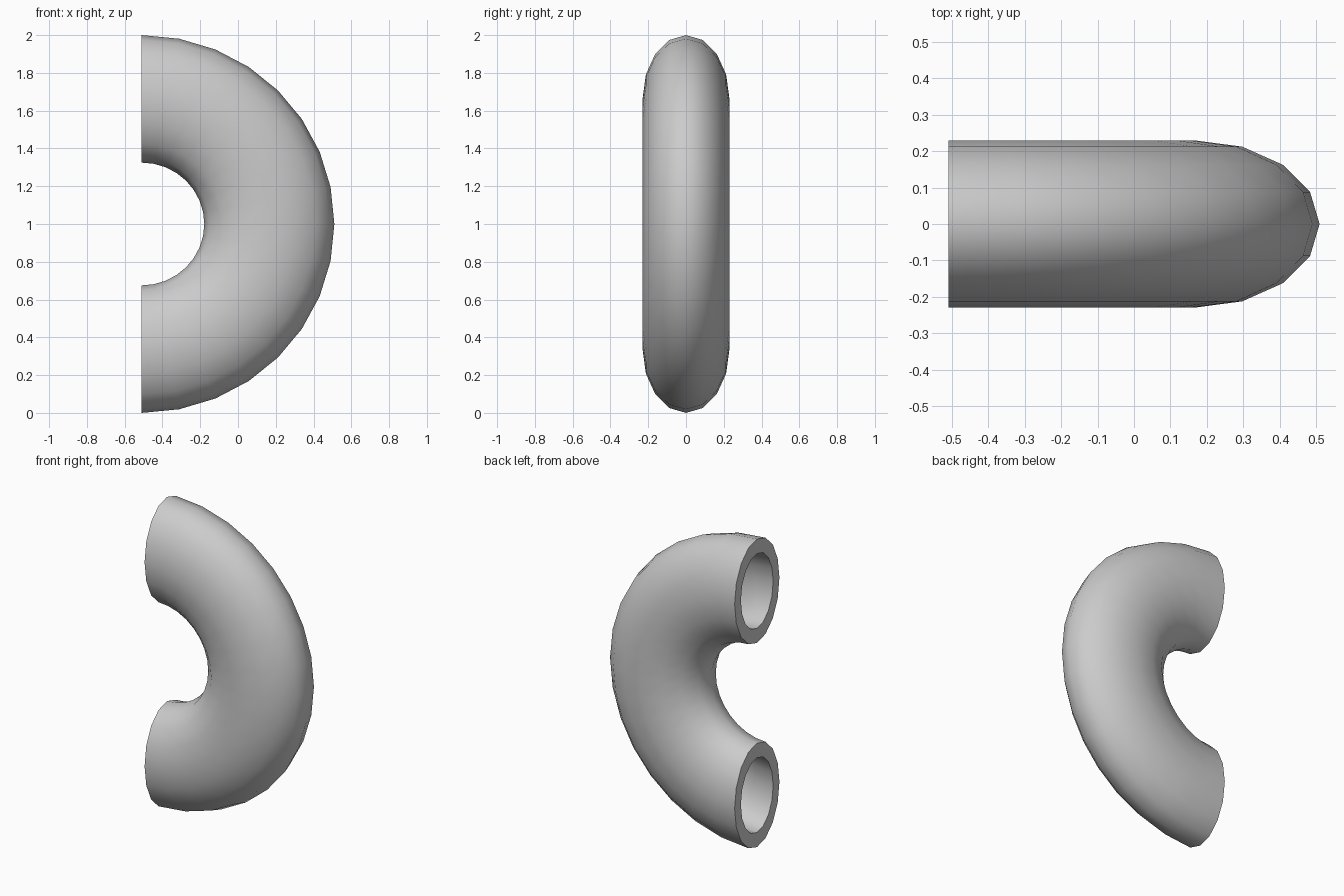
import bpy, bmesh
from math import sin, cos, pi

if "Cube" in bpy.data.objects:
    bpy.data.objects.remove(bpy.data.objects["Cube"])

STEPS, SIDES = 16, 16          # bend segments, section sides
CX, STRETCH = -0.51, 1.02      # bend centre and slight x stretch
MID, RAD, HALF_Y = 0.6625, 0.3375, 0.23
BORE = 0.72                    # inner bore relative to outer section

bm = bmesh.new()


def ring(a, k):
    """Elliptical section of the pipe at bend angle a, scaled by k."""
    out = []
    for j in range(SIDES):
        t = 2 * pi * j / SIDES
        r = MID + RAD * k * cos(t)
        out.append(bm.verts.new((CX + STRETCH * r * cos(a), HALF_Y * k * sin(t), 1 + r * sin(a))))
    return out


def bridge(a, b, smooth=True):
    for j in range(SIDES):
        n = (j + 1) % SIDES
        bm.faces.new((a[j], a[n], b[n], b[j])).smooth = smooth


# outer skin and inner bore
angles = [-pi / 2 + pi * i / STEPS for i in range(STEPS + 1)]
outer = [ring(a, 1) for a in angles]
inner = [ring(a, BORE) for a in angles]
for skin in (outer, inner):
    for a, b in zip(skin, skin[1:]):
        bridge(a, b)

# flat annular ends
for i in (0, -1):
    bridge(outer[i], inner[i], False)

bmesh.ops.recalc_face_normals(bm, faces=bm.faces[:])
mesh = bpy.data.meshes.new("pipe_bend")
bm.to_mesh(mesh)
bm.free()
pipe = bpy.data.objects.new("pipe_bend", mesh)
bpy.context.collection.objects.link(pipe)

# smooth walls, crisp rims
bpy.context.view_layer.objects.active = pipe
pipe.select_set(True)
bpy.ops.object.shade_smooth_by_angle(angle=pi / 4)
